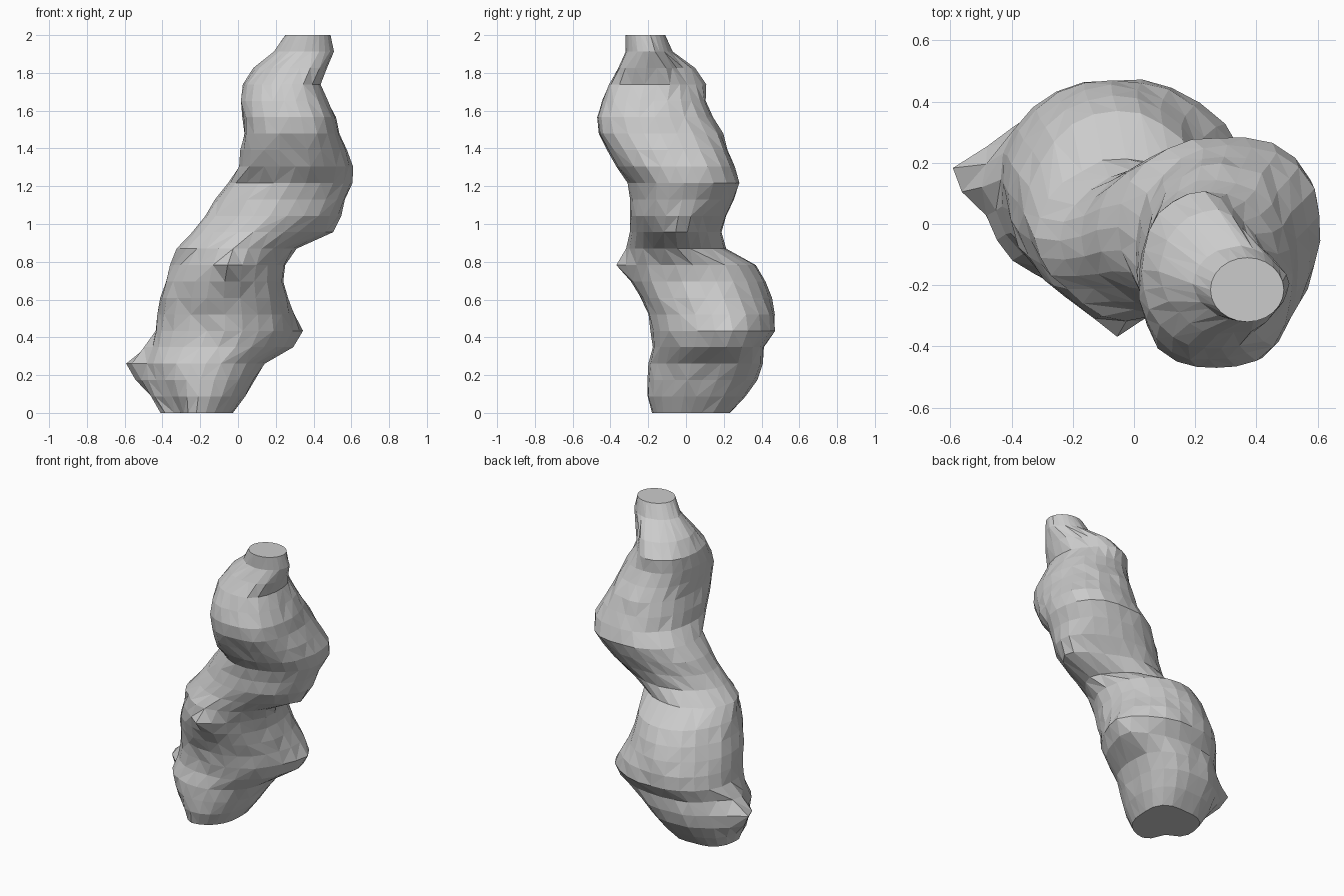
import bpy, bmesh, math, random
from mathutils import Vector

if "Cube" in bpy.data.objects:
    bpy.data.objects.remove(bpy.data.objects["Cube"])

random.seed(4)
SEG = 24

# Outline of the leaning body at even heights: x min, x max, y min, y max
SECTIONS = [
    (-.41, -.03, -.18, .23), (-.46, .04, -.21, .32), (-.49, .09, -.21, .38),
    (-.48, .14, -.20, .41), (-.46, .25, -.18, .42), (-.44, .30, -.19, .48),
    (-.43, .29, -.21, .48), (-.42, .27, -.25, .46), (-.39, .25, -.29, .43),
    (-.36, .25, -.31, .38), (-.33, .28, -.31, .22), (-.25, .41, -.30, .19),
    (-.18, .52, -.30, .22), (-.13, .57, -.30, .26), (-.06, .61, -.31, .29),
    (.00, .61, -.37, .26), (.01, .58, -.42, .23), (.03, .54, -.47, .20),
    (.02, .52, -.48, .15), (.01, .48, -.45, .11), (.02, .44, -.41, .11),
    (.08, .47, -.36, .05), (.19, .51, -.32, -.07), (.25, .49, -.32, -.11),
]
# Fullness at the diagonals: level, then back right, back left, front left, front right
CORNERS = [
    (0, .2, .1, -.38, .0), (1, .12, .05, -.18, .0), (3, .15, .0, .06, .0),
    (5, .06, .0, .06, .0), (8, .0, -.03, .02, .0), (10, -.02, -.03, -.08, .0),
    (12, .0, .0, -.05, .0), (14, .1, .0, .0, .0), (15, .12, .0, .14, .0),
    (17, .05, .04, .14, .08), (19, .03, .02, .06, .08), (21, -.25, .0, -.05, .18),
    (22, -.1, .0, -.05, .0), (23, .0, .0, .0, .0),
]
# Local bumps: point pulled, offset, radius (left spur, front nub, back-right corner, shelf)
BUMPS = [
    (Vector((-.49, .17, .26)), Vector((-.135, 0, 0)), .10),
    (Vector((-.05, -.31, .78)), Vector((0, -.07, 0)), .07),
    (Vector((.24, .24, .40)), Vector((.07, .02, 0)), .12),
    (Vector((.40, -.03, .957)), Vector((.10, 0, 0)), .14),
]


def fullness(k, quadrant):
    for low, high in zip(CORNERS, CORNERS[1:]):
        if k <= high[0]:
            f = (k - low[0]) / (high[0] - low[0])
            return low[quadrant + 1] * (1 - f) + high[quadrant + 1] * f


def ring_point(section, k, i):
    x0, x1, y0, y1 = section
    t = 2 * math.pi * i / SEG
    last = len(SECTIONS) - 1
    # slight inward roughness, none on the flat ends
    s = 1 if k in (0, last) else 1 - random.uniform(0, .035)
    s *= 1 + fullness(k, i * 4 // SEG) * math.sin(2 * t) ** 2
    p = Vector(((x0 + x1) / 2 + (x1 - x0) / 2 * s * math.cos(t),
                (y0 + y1) / 2 + (y1 - y0) / 2 * s * math.sin(t),
                2 * k / last))
    move = Vector()
    for centre, offset, radius in BUMPS:
        move += offset * math.exp(-((p - centre).length / radius) ** 2)
    return p + move


# Lumpy leaning body, lofted through the rings and capped flat
bm = bmesh.new()
rings = [[bm.verts.new(ring_point(s, k, i)) for i in range(SEG)]
         for k, s in enumerate(SECTIONS)]
for low, high in zip(rings, rings[1:]):
    for i in range(SEG):
        j = (i + 1) % SEG
        a, b, c, d = low[i], low[j], high[j], high[i]
        # alternate diagonals for an irregular faceted skin
        tris = ((a, b, c), (a, c, d)) if random.random() < .5 else ((a, b, d), (b, c, d))
        for tri in tris:
            bm.faces.new(tri)
bm.faces.new(list(reversed(rings[0])))
bm.faces.new(rings[-1])
bmesh.ops.recalc_face_normals(bm, faces=bm.faces)

mesh = bpy.data.meshes.new("lumpy_column")
bm.to_mesh(mesh)
bm.free()
bpy.context.collection.objects.link(bpy.data.objects.new("lumpy_column", mesh))
